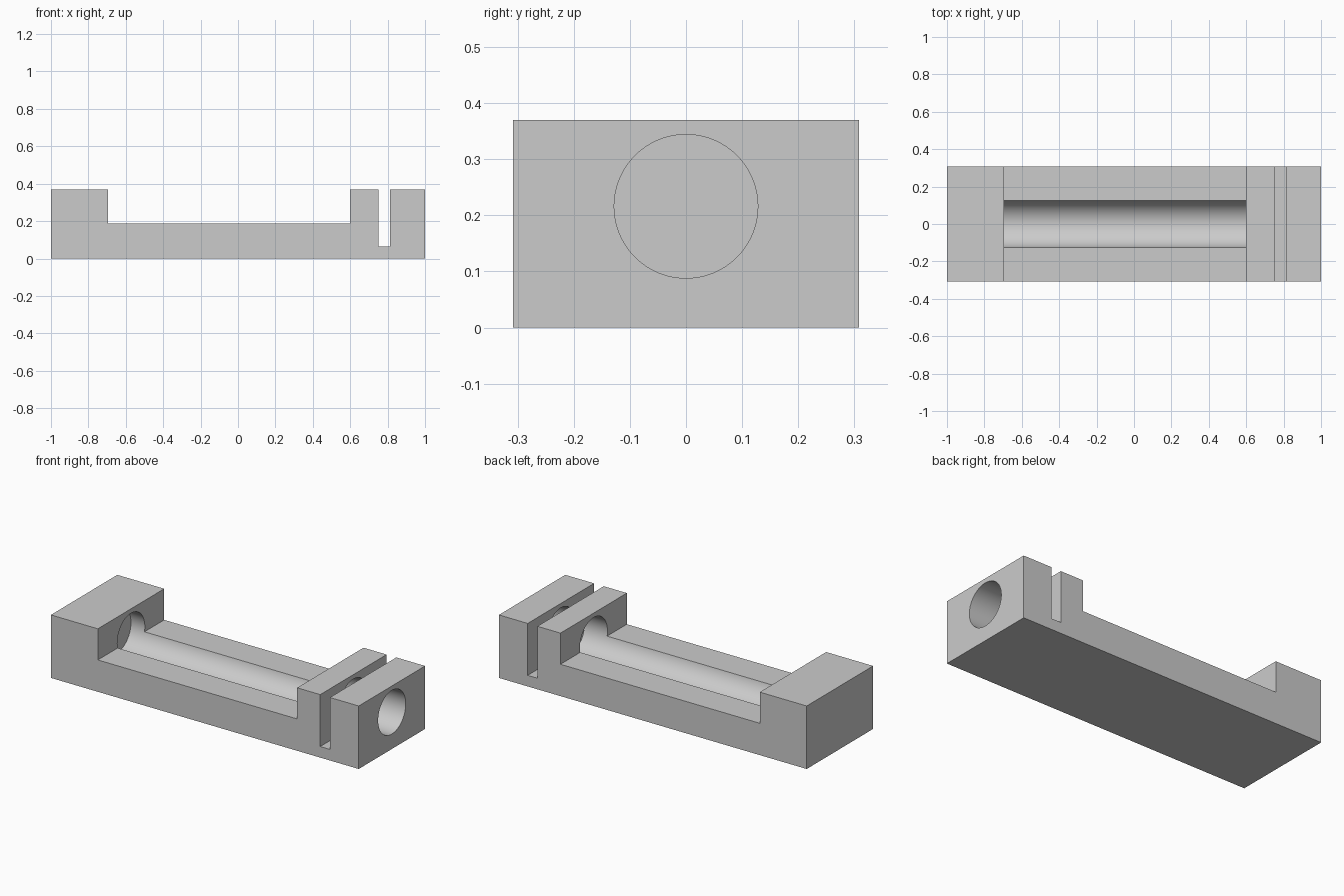
import bpy, bmesh, math
from mathutils import Matrix

cube = bpy.data.objects.get("Cube")
if cube:
    bpy.data.objects.remove(cube, do_unlink=True)

HALF_WIDTH = 0.308
TOP, DECK, SLOT_FLOOR = 0.37, 0.187, 0.065
BORE_RADIUS, BORE_Z = 0.128, 0.216
BORE_START, BORE_END = -0.785, 1.1

# Single grey material
grey = bpy.data.materials.new("plain_grey")
grey.use_nodes = True
colour = (0.6, 0.6, 0.6, 1)
grey.diffuse_color = colour
grey.node_tree.nodes["Principled BSDF"].inputs["Base Color"].default_value = colour


def add_object(name, bm):
    bmesh.ops.recalc_face_normals(bm, faces=bm.faces)
    mesh = bpy.data.meshes.new(name)
    bm.to_mesh(mesh)
    bm.free()
    mesh.materials.append(grey)
    obj = bpy.data.objects.new(name, mesh)
    bpy.context.collection.objects.link(obj)
    return obj


# Body: side profile with end block, low deck, collar, slot and end plate
profile = [(-1, 0), (1, 0), (1, TOP), (0.813, TOP), (0.813, SLOT_FLOOR),
           (0.75, SLOT_FLOOR), (0.75, TOP), (0.6, TOP), (0.6, DECK),
           (-0.695, DECK), (-0.695, TOP), (-1, TOP)]
bm = bmesh.new()
face = bm.faces.new([bm.verts.new((x, -HALF_WIDTH, z)) for x, z in profile])
extruded = bmesh.ops.extrude_face_region(bm, geom=[face])["geom"]
bmesh.ops.translate(bm, vec=(0, 2 * HALF_WIDTH, 0),
                    verts=[v for v in extruded if isinstance(v, bmesh.types.BMVert)])
body = add_object("cradle_body", bm)

# Bore: open at the right end, blind inside the left block
bm = bmesh.new()
placement = (Matrix.Translation(((BORE_START + BORE_END) / 2, 0, BORE_Z))
             @ Matrix.Rotation(math.pi / 2, 4, 'Y'))
bmesh.ops.create_cone(bm, cap_ends=True, segments=96, radius1=BORE_RADIUS,
                      radius2=BORE_RADIUS, depth=BORE_END - BORE_START, matrix=placement)
cutter = add_object("bore_cutter", bm)
cutter.hide_render = True

# Cut the bore and drop the cutter
cut = body.modifiers.new("bore", 'BOOLEAN')
cut.operation = 'DIFFERENCE'
cut.solver = 'EXACT'
cut.object = cutter
bpy.ops.object.select_all(action='DESELECT')
body.select_set(True)
bpy.context.view_layer.objects.active = body
bpy.ops.object.modifier_apply(modifier=cut.name)
bpy.data.objects.remove(cutter, do_unlink=True)
bpy.ops.object.shade_smooth_by_angle(angle=math.radians(30))
